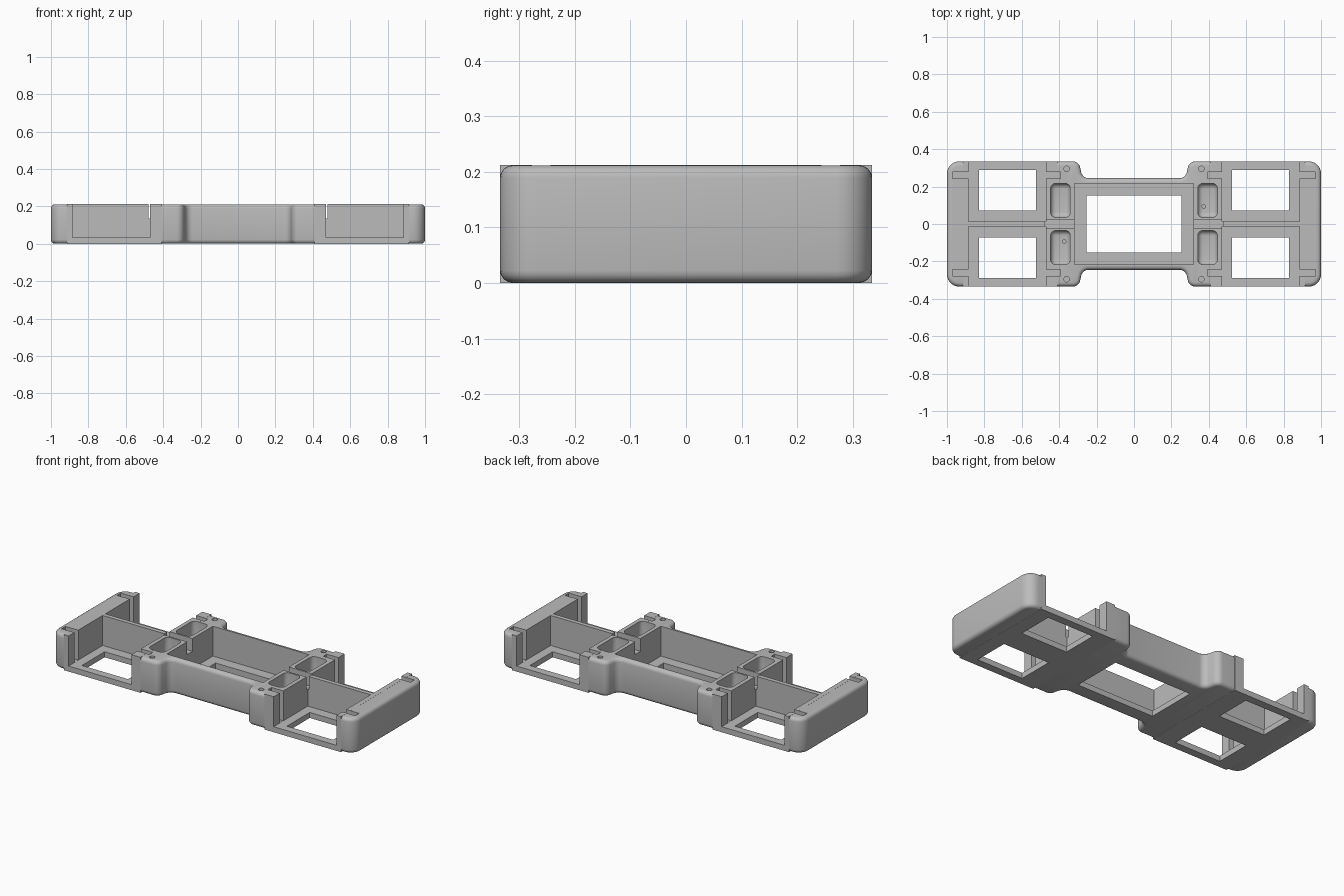
import bpy, bmesh, math
from mathutils import Vector

if "Cube" in bpy.data.objects:
    bpy.data.objects.remove(bpy.data.objects["Cube"], do_unlink=True)

H = 0.212        # overall height
HALF_Y = 0.335   # half depth of the end sections
FLOOR = 0.033    # thickness of the base plate
TINY = 0.0005    # keeps joined shells from sharing planes

grey = bpy.data.materials.new("plain grey")
grey.use_nodes = True
grey.diffuse_color = (0.5, 0.5, 0.5, 1)
grey.node_tree.nodes["Principled BSDF"].inputs["Base Color"].default_value = (0.5, 0.5, 0.5, 1)


def make(name, bm):
    bmesh.ops.recalc_face_normals(bm, faces=bm.faces)
    mesh = bpy.data.meshes.new(name)
    bm.to_mesh(mesh)
    bm.free()
    mesh.materials.append(grey)
    obj = bpy.data.objects.new(name, mesh)
    bpy.context.scene.collection.objects.link(obj)
    return obj


def box(name, x0, x1, y0, y1, z0, z1, round_by=0):
    bm = bmesh.new()
    bmesh.ops.create_cube(bm, size=1)
    lo, hi = Vector((x0, y0, z0)), Vector((x1, y1, z1))
    for v in bm.verts:
        v.co = Vector([(a + b) / 2 + c * abs(b - a) for a, b, c in zip(lo, hi, v.co)])
    if round_by:
        bmesh.ops.bevel(bm, geom=bm.edges[:], offset=round_by, segments=5,
                        profile=0.5, affect='EDGES')
    return make(name, bm)


def cylinder(name, x, y, z0, z1, r):
    bm = bmesh.new()
    bmesh.ops.create_cone(bm, cap_ends=True, segments=20, radius1=r, radius2=r, depth=z1 - z0)
    bmesh.ops.translate(bm, verts=bm.verts, vec=(x, y, (z0 + z1) / 2))
    return make(name, bm)


def rounded_outline(corners, steps=7):
    """Replace every (x, y, radius) corner by an arc tangent to both sides."""
    pts = []
    for i, (x, y, r) in enumerate(corners):
        p = Vector((x, y))
        a = (Vector(corners[i - 1][:2]) - p).normalized()
        b = (Vector(corners[(i + 1) % len(corners)][:2]) - p).normalized()
        half = a.angle(b) / 2
        centre = p + (a + b).normalized() * (r / math.sin(half))
        start = p + a * (r / math.tan(half)) - centre
        end = p + b * (r / math.tan(half)) - centre
        for k in range(steps + 1):
            d = start.lerp(end, k / steps)
            # slide along the chord by equal angles
            sweep = math.pi - 2 * half
            t = k / steps
            d = (start * math.sin((1 - t) * sweep) + end * math.sin(t * sweep)) / math.sin(sweep)
            pts.append(centre + d)
    return pts


def combine(target, tool, operation):
    mod = target.modifiers.new("join", 'BOOLEAN')
    mod.operation = operation
    mod.solver = 'EXACT'
    mod.object = tool
    bpy.ops.object.select_all(action='DESELECT')
    bpy.context.view_layer.objects.active = target
    target.select_set(True)
    bpy.ops.object.modifier_apply(modifier=mod.name)
    bpy.data.objects.remove(tool, do_unlink=True)


# Outer shell: wide rounded ends with a narrower waist
y = HALF_Y - TINY
quarter = [(1, y, 0.065), (0.295, y, 0.04), (0.275, 0.245, 0.04)]
corners = quarter + [(-a, b, r) for a, b, r in reversed(quarter)]
corners += [(-a, -b, r) for a, b, r in corners]
bm = bmesh.new()
base = bm.faces.new([bm.verts.new((p.x, p.y, TINY)) for p in rounded_outline(corners)])
up = bmesh.ops.extrude_face_region(bm, geom=[base])
bmesh.ops.translate(bm, vec=(0, 0, H - 2 * TINY),
                    verts=[v for v in up["geom"] if isinstance(v, bmesh.types.BMVert)])
rims = [e for e in bm.edges if abs(e.verts[0].co.z - e.verts[1].co.z) < 1e-5]
bmesh.ops.bevel(bm, geom=rims, offset=0.022, segments=4, profile=0.5, affect='EDGES')
frame = make("frame", bm)

# Square-edged blocks that frame the open bays
for s in (1, -1):
    x0, x1 = sorted((s * 0.41, s * 0.915))
    combine(frame, box("bay_block", x0, x1, -HALF_Y, HALF_Y, 0, H), 'UNION')

cutters = []


def cut_box(x0, x1, y0, y1, z0, z1, round_by=0):
    x0, x1 = sorted((x0, x1))
    y0, y1 = sorted((y0, y1))
    cutters.append(box("cutter", x0, x1, y0, y1, z0, z1, round_by))


# Central tray and its floor window
cut_box(-0.318, 0.318, -0.217, 0.217, FLOOR, 0.4)
cut_box(-0.255, 0.255, -0.153, 0.153, -0.1, 0.1)

for s in (1, -1):
    # Cable channel over the tray wall, and the notch in the bay divider
    cut_box(s * 0.3, s * 0.478, -0.025, 0.025, 0.135, 0.4)
    for t in (1, -1):
        # Open bay with a floor window
        cut_box(s * 0.47, s * 0.885, t * 0.013, t * 0.5, FLOOR, 0.4)
        cut_box(s * 0.525, s * 0.83, t * 0.073, t * 0.288, -0.1, 0.1)
        # Panel slots in the end wall and in the pillar
        cut_box(s * 0.87, s * 0.97, t * 0.243, t * 0.279, FLOOR + TINY, 0.41)
        cut_box(s * 0.392, s * 0.48, t * 0.244, t * 0.277, FLOOR + TINY, 0.41)
        # Rounded pocket between tray and bay
        cut_box(s * 0.341, s * 0.446, t * 0.035, t * 0.217, 0.1, 0.4, 0.028)
        # Screw hole on the pillar
        cutters.append(cylinder("cutter", s * 0.36, t * 0.295, 0.08, 0.4, 0.015))
    # Small drain hole in one pocket of each pair
    cutters.append(cylinder("cutter", s * 0.373, s * 0.094, 0.06, 0.3, 0.009))

for tool in cutters:
    combine(frame, tool, 'DIFFERENCE')

bpy.ops.object.select_all(action='DESELECT')
frame.select_set(True)
bpy.context.view_layer.objects.active = frame
bpy.ops.object.shade_smooth_by_angle(angle=math.radians(30))
